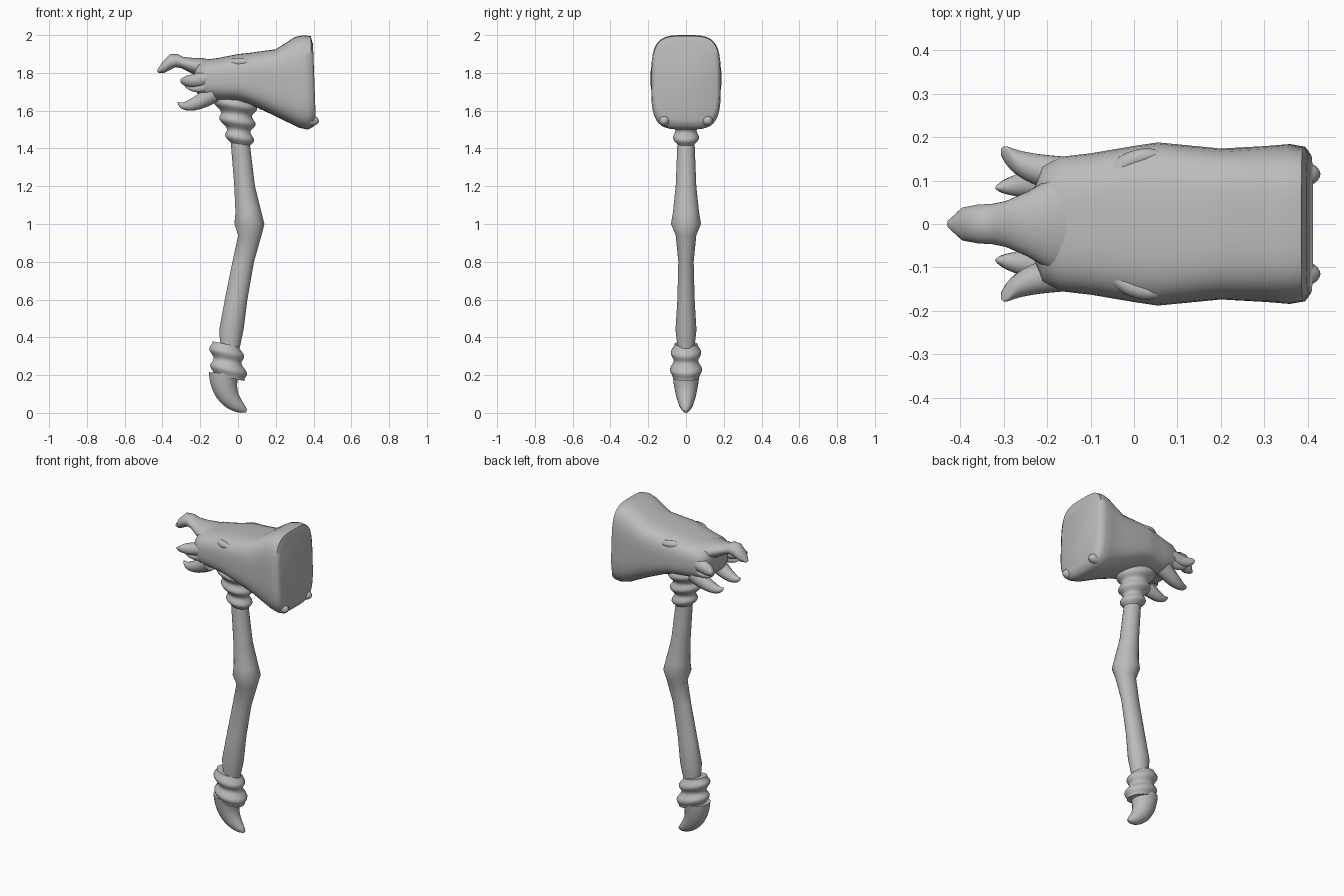
import bpy, bmesh, math
from mathutils import Vector

default_cube = bpy.data.objects.get("Cube")
if default_cube:
    bpy.data.objects.remove(default_cube, do_unlink=True)

GREY = (.5, .5, .5, 1)
bone = bpy.data.materials.new("grey bone")
bone.use_nodes = True
bone.diffuse_color = GREY
bone.node_tree.nodes["Principled BSDF"].inputs["Base Color"].default_value = GREY


def skin(name, sections, powers=(2, 2), sides=24):
    """Skin superellipse sections (centre, half axis, half width in y), squarer by power."""
    bm = bmesh.new()
    sections = list(sections)
    rings = []
    for i, (centre, axis, width) in enumerate(sections):
        power = powers[0] + (powers[1] - powers[0]) * i / (len(sections) - 1)
        ring = []
        for k in range(sides):
            angle = math.tau * (k + .5) / sides
            c, s = math.cos(angle), math.sin(angle)
            along = math.copysign(abs(c) ** (2 / power), c)
            across = math.copysign(abs(s) ** (2 / power), s)
            ring.append(bm.verts.new(centre + axis * along + Vector((0, width * across, 0))))
        rings.append(ring)
    for lower, upper in zip(rings, rings[1:]):
        for k in range(sides):
            j = (k + 1) % sides
            bm.faces.new((lower[k], lower[j], upper[j], upper[k]))
    bm.faces.new(rings[0])
    bm.faces.new(rings[-1])
    bmesh.ops.recalc_face_normals(bm, faces=bm.faces)
    mesh = bpy.data.meshes.new(name)
    bm.to_mesh(mesh)
    bm.free()
    mesh.materials.append(bone)
    part = bpy.data.objects.new(name, mesh)
    bpy.context.collection.objects.link(part)
    bpy.ops.object.select_all(action='DESELECT')
    part.select_set(True)
    bpy.context.view_layer.objects.active = part
    bpy.ops.object.shade_smooth_by_angle(angle=math.radians(55))


def between_edges(rows):
    """Sections spanning two opposite outline points (x, z), with a half width."""
    for xa, za, xb, zb, width in rows:
        a, b = Vector((xa, 0, za)), Vector((xb, 0, zb))
        yield (a + b) / 2, (b - a) / 2, width


def ripples(start, end, radii, bumps, depth, tilt, flatten):
    """Stacked rounded rings climbing from start to end."""
    steps = bumps * 8
    for i in range(steps + 1):
        t = i / steps
        radius = radii[0] + (radii[1] - radii[0]) * t
        radius -= depth * math.cos(math.tau * bumps * t)
        yield Vector(start).lerp(Vector(end), t), Vector((radius, 0, -tilt * radius)), radius * flatten


def hook(start, bend, tip, radius, taper=.5, flatten=1):
    """Tapering claw along a quadratic curve."""
    start, bend, tip = Vector(start), Vector(bend), Vector(tip)
    steps = 12
    for i in range(steps + 1):
        t = i / steps
        first, second = start.lerp(bend, t), bend.lerp(tip, t)
        sideways = (second - first).cross(Vector((0, 1, 0))).normalized()
        r = radius * max(1 - t, .01) ** taper
        yield first.lerp(second, t), sideways * r, r * flatten


# Handle shaft with its knuckle
skin("handle", between_edges([
    (-.09, .3, 0, .3, .04), (-.1, .44, .03, .44, .056), (-.07, .6, .05, .6, .046),
    (-.03, .8, .085, .8, .041), (0, .94, .125, .94, .055), (-.02, 1, .14, 1, .08),
    (-.014, 1.06, .125, 1.06, .07), (-.02, 1.2, .09, 1.2, .055), (-.04, 1.45, .06, 1.45, .045)]))

# Ridged collar, grip cuff and pommel claw
skin("collar", ripples((.015, 0, 1.41), (-.02, 0, 1.67), (.055, .115),
                       bumps=3, depth=.012, tilt=.15, flatten=.9))
skin("cuff", ripples((-.045, 0, .185), (-.065, 0, .365), (.09, .08),
                     bumps=2, depth=.011, tilt=.2, flatten=.87))
skin("pommel_claw", hook((-.075, 0, .21), (-.085, 0, .07), (.045, 0, .01), .08, flatten=.92))

# Hammer head, flaring to the flat striking face
skin("head", between_edges([
    (-.23, 1.73, -.23, 1.82, .08), (-.21, 1.68, -.21, 1.855, .135), (-.17, 1.66, -.17, 1.87, .155),
    (-.1, 1.655, -.1, 1.88, .163), (0, 1.65, 0, 1.9, .18), (.06, 1.635, .05, 1.905, .188),
    (.2, 1.57, .2, 1.925, .174), (.32, 1.51, .3, 1.99, .18), (.37, 1.5, .345, 2, .184),
    (.4, 1.515, .385, 1.995, .178), (.412, 1.55, .397, 1.95, .16)]), powers=(2.6, 4), sides=40)

# Hooked upper snout
skin("snout", between_edges([
    (-.1, 1.76, -.1, 1.86, .12), (-.2, 1.775, -.19, 1.88, .105), (-.25, 1.8, -.24, 1.88, .075),
    (-.3, 1.825, -.29, 1.885, .053), (-.33, 1.83, -.32, 1.9, .047), (-.36, 1.815, -.36, 1.9, .045),
    (-.39, 1.8, -.4, 1.86, .038), (-.42, 1.8, -.43, 1.81, .01)]))

for side, s in (("left", 1), ("right", -1)):
    # Fangs around the mouth
    skin("outer_fang_" + side, hook((-.13, s * .11, 1.78), (-.28, s * .125, 1.74),
                                    (-.3, s * .17, 1.77), .045, taper=.4), sides=12)
    skin("barb_" + side, hook((-.16, s * .12, 1.73), (-.24, s * .13, 1.7),
                              (-.285, s * .13, 1.735), .03, taper=.8), sides=12)
    skin("lower_fang_" + side, hook((-.13, s * .1, 1.69), (-.28, s * .09, 1.59),
                                    (-.318, s * .083, 1.645), .05, taper=.7), sides=12)
    # Low brow ridge and the blunt lower corner of the striking face
    skin("brow_" + side, hook((-.05, s * .11, 1.84), (.01, s * .175, 1.87),
                              (.09, s * .15, 1.85), .03), sides=12)
    skin("face_corner_" + side, hook((.33, s * .1, 1.57), (.39, s * .115, 1.54),
                                     (.427, s * .115, 1.55), .045, taper=.4), sides=12)
